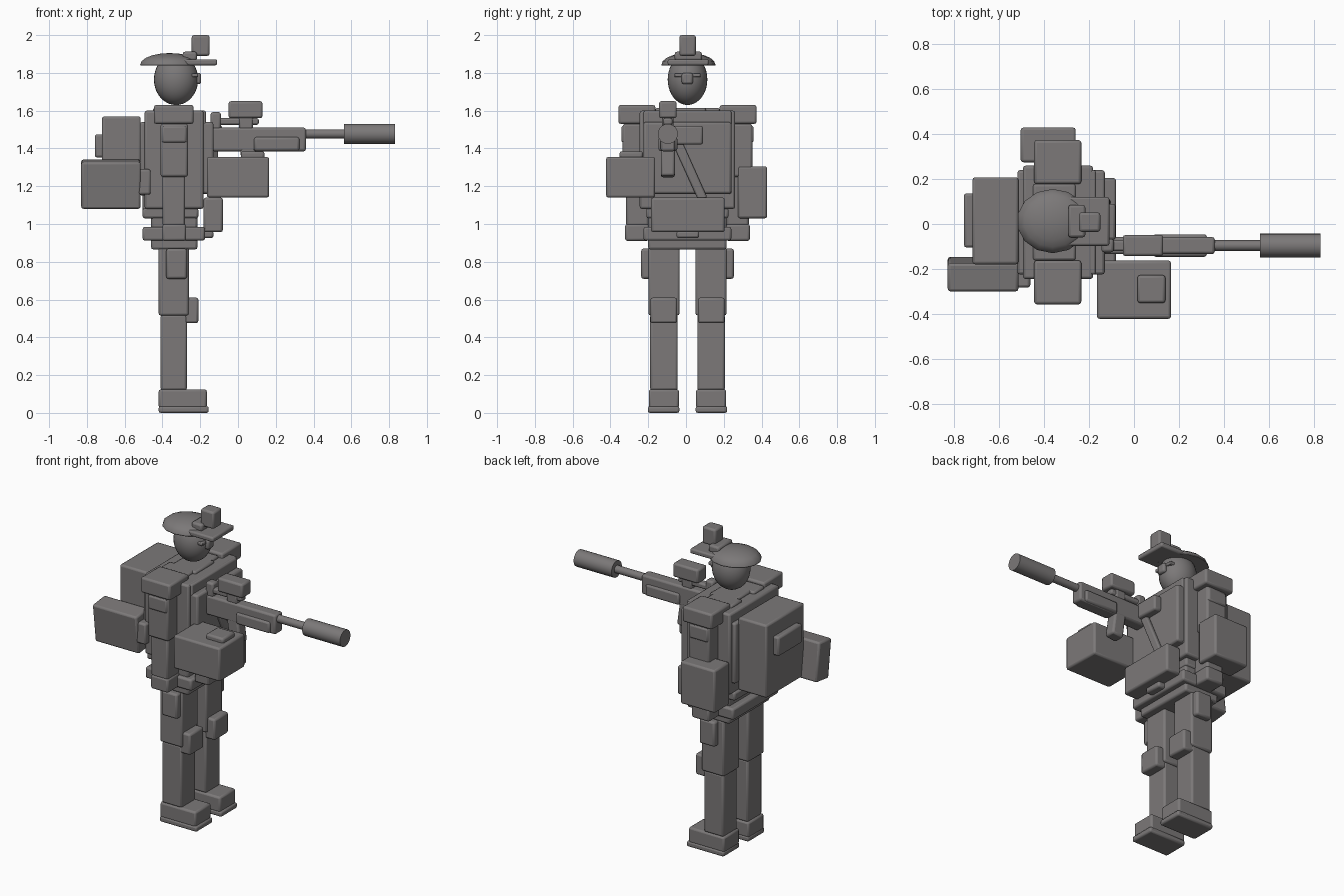
import bpy
import bmesh
import math
from mathutils import Matrix, Vector

if "Cube" in bpy.data.objects:
    bpy.data.objects.remove(bpy.data.objects["Cube"])

MID = 0.008  # the body's left/right symmetry plane in y (the figure faces +x)

grey = bpy.data.materials.new("warm_grey")
grey.diffuse_color = (0.20, 0.19, 0.19, 1.0)
grey.use_nodes = True
grey.node_tree.nodes["Principled BSDF"].inputs["Base Color"].default_value = grey.diffuse_color


def finish(bm, name):
    bmesh.ops.recalc_face_normals(bm, faces=bm.faces)
    me = bpy.data.meshes.new(name)
    bm.to_mesh(me)
    bm.free()
    me.materials.append(grey)
    ob = bpy.data.objects.new(name, me)
    bpy.context.collection.objects.link(ob)
    return ob


def box(name, x, y, z, bevel=0.012, rot=(0, 0, 0)):
    """Rounded box from its (min, max) ranges."""
    bm = bmesh.new()
    size = [r[1] - r[0] for r in (x, y, z)]
    bmesh.ops.create_cube(bm, size=1, matrix=Matrix.Diagonal((*size, 1)))
    ob = finish(bm, name)
    ob.location = [(r[0] + r[1]) / 2 for r in (x, y, z)]
    ob.rotation_euler = [math.radians(a) for a in rot]
    mod = ob.modifiers.new("rounded_edges", 'BEVEL')
    mod.width = min(bevel, min(size) * 0.3)
    mod.segments = 2
    return ob


def pair(name, x, y, z, **kw):
    """The same box on both sides of the body; y is the distance from the middle."""
    box(name + "_left", x, (MID + y[0], MID + y[1]), z, **kw)
    box(name + "_right", x, (MID - y[1], MID - y[0]), z, **kw)


def tube(name, x, y, z, radius, sides=24):
    bm = bmesh.new()
    m = Matrix.Translation((sum(x) / 2, y, z)) @ Matrix.Rotation(math.pi / 2, 4, 'Y')
    bmesh.ops.create_cone(bm, cap_ends=True, segments=sides, radius1=radius,
                          radius2=radius, depth=x[1] - x[0], matrix=m)
    return finish(bm, name)


# Legs and feet
pair("sole", (-0.42, -0.155), (0.043, 0.21), (0.0, 0.035))
pair("boot", (-0.42, -0.165), (0.045, 0.205), (0.025, 0.125))
pair("shin", (-0.41, -0.27), (0.052, 0.198), (0.12, 0.52))
pair("thigh", (-0.42, -0.26), (0.042, 0.207), (0.515, 0.875))
pair("knee_pad", (-0.285, -0.21), (0.055, 0.197), (0.475, 0.61))
pair("thigh_pouch", (-0.38, -0.27), (0.19, 0.245), (0.71, 0.87))

# Hips and torso
box("pelvis", (-0.46, -0.215), (-0.2, 0.215), (0.865, 0.94))
box("belt", (-0.505, -0.175), (-0.225, 0.24), (0.912, 0.985))
box("waist", (-0.46, -0.215), (-0.2, 0.215), (0.97, 1.09))
box("waist_band", (-0.505, -0.21), (-0.21, 0.225), (1.03, 1.085))
box("torso", (-0.495, -0.182), (-0.245, 0.26), (1.08, 1.6))
box("chest_plate", (-0.19, -0.13), (-0.225, 0.24), (1.16, 1.54))
box("chest_panel", (-0.2, -0.17), (-0.225, 0.24), (1.16, 1.6))
box("back_plate", (-0.52, -0.48), (-0.225, 0.24), (1.15, 1.54))
box("collar", (-0.42, -0.24), (-0.09, 0.105), (1.58, 1.615))
pair("vest_strap", (-0.45, -0.26), (0.06, 0.17), (1.58, 1.615))
box("belly_pouch", (-0.182, -0.08), (-0.185, 0.205), (0.957, 1.14))
box("buckle", (-0.19, -0.13), (-0.05, 0.07), (0.925, 0.965))

# Arms
pair("shoulder_pad", (-0.445, -0.235), (0.17, 0.366), (1.53, 1.63))
pair("upper_arm", (-0.41, -0.265), (0.2, 0.343), (1.25, 1.53))
pair("upper_arm_patch", (-0.405, -0.27), (0.22, 0.35), (1.43, 1.52))
pair("forearm", (-0.40, -0.28), (0.205, 0.325), (0.99, 1.26))
pair("hand", (-0.40, -0.275), (0.205, 0.33), (0.91, 1.0))

# Carried gear
box("backpack", (-0.72, -0.515), (-0.18, 0.208), (1.1, 1.57))
box("backpack_pocket", (-0.758, -0.71), (-0.105, 0.137), (1.352, 1.475))
box("side_pouch", (-0.505, -0.26), (0.275, 0.43), (1.03, 1.305))
box("rear_case", (-0.83, -0.515), (-0.287, -0.16), (1.086, 1.336), rot=(7, 0, 0))
box("case_bracket", (-0.53, -0.462), (-0.283, -0.16), (1.155, 1.29))
box("front_case", (-0.165, 0.165), (-0.423, -0.163), (1.14, 1.355))
box("case_lid", (0.015, 0.14), (-0.352, -0.228), (1.345, 1.385))

# Diagonal sling across the chest
a, b = Vector((-0.12, -0.045, 1.43)), Vector((-0.12, 0.09, 1.13))
d = b - a
m = (a + b) / 2
box("sling", (m.x - 0.015, m.x + 0.015), (m.y - 0.025, m.y + 0.025),
    (m.z - d.length / 2, m.z + d.length / 2),
    rot=(math.degrees(math.atan2(d.y, -d.z)), 0, 0))

# Head
bm = bmesh.new()
bmesh.ops.create_uvsphere(bm, u_segments=32, v_segments=20, radius=1,
                          matrix=Matrix.Translation((-0.328, MID, 1.765))
                          @ Matrix.Diagonal((0.117, 0.105, 0.135, 1)))
finish(bm, "head")
box("nose_guard", (-0.24, -0.195), (-0.023, 0.037), (1.74, 1.80))
pair("eye_strip", (-0.25, -0.212), (0.025, 0.07), (1.777, 1.797), bevel=0.005)

# Cap: flattened dome with a flat underside
bm = bmesh.new()
bmesh.ops.create_uvsphere(bm, u_segments=14, v_segments=10, radius=1)
bmesh.ops.bisect_plane(bm, geom=bm.verts[:] + bm.edges[:] + bm.faces[:], dist=1e-4,
                       plane_co=(0, 0, -0.05), plane_no=(0, 0, -1), clear_outer=True)
bmesh.ops.holes_fill(bm, edges=[e for e in bm.edges if e.is_boundary], sides=0)
bm.transform(Matrix.Translation((-0.362, 0.013, 1.843))
             @ Matrix.Diagonal((0.16, 0.143, 0.062, 1)))
finish(bm, "cap")
box("cap_brim", (-0.3, -0.11), (-0.097, 0.12), (1.84, 1.872))
box("goggle_mount", (-0.293, -0.217), (-0.06, 0.085), (1.865, 1.912))
box("goggle", (-0.245, -0.15), (-0.035, 0.052), (1.89, 2.0))

# Gun
GY, GZ = -0.096, 1.477
box("gun_body", (-0.14, 0.36), (GY - 0.038, GY + 0.038), (1.385, 1.51))
box("gun_handguard", (0.085, 0.325), (GY - 0.05, GY + 0.05), (1.387, 1.46))
box("gun_stock", (-0.14, -0.082), (-0.07, 0.09), (1.42, 1.52))
box("gun_rail", (-0.14, 0.11), (GY - 0.025, GY + 0.025), (1.525, 1.56))
box("scope_foot", (0.005, 0.08), (GY - 0.03, GY + 0.03), (1.5, 1.57))
box("rear_sight", (-0.145, -0.09), (GY - 0.03, GY + 0.03), (1.5, 1.592))
box("scope", (-0.05, 0.13), (GY - 0.047, GY + 0.047), (1.56, 1.65))
box("magazine", (0.02, 0.1), (GY - 0.037, GY + 0.037), (1.25, 1.41), rot=(0, -8, 0))
tube("barrel", (0.34, 0.58), GY, GZ, 0.024)
tube("silencer", (0.562, 0.832), GY, GZ, 0.053)

# Smooth shading that keeps the sharp edges
bpy.ops.object.select_all(action='DESELECT')
for ob in bpy.context.collection.objects:
    ob.select_set(True)
    bpy.context.view_layer.objects.active = ob
bpy.ops.object.shade_smooth_by_angle(angle=math.radians(35))
